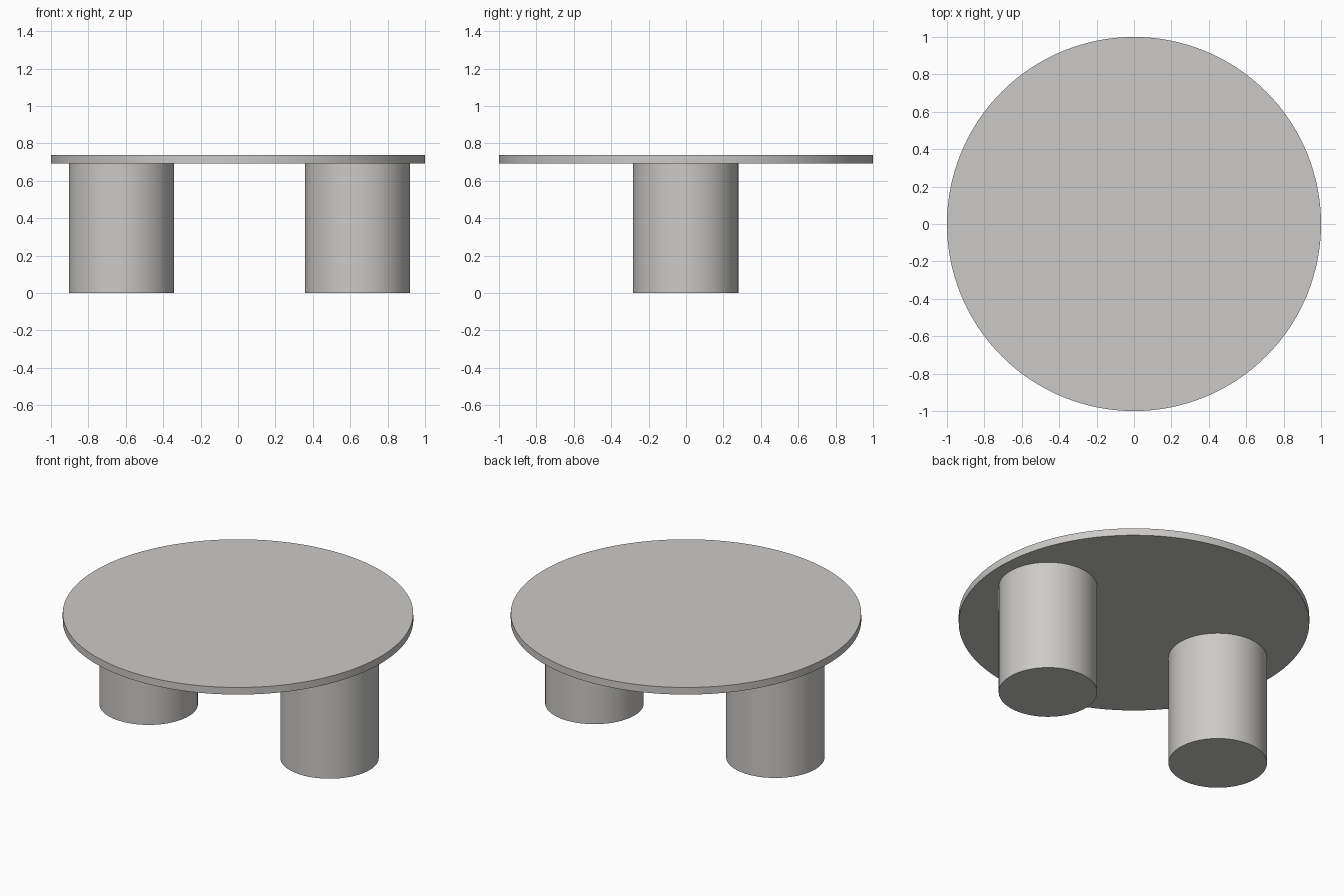
import bpy
import math

if "Cube" in bpy.data.objects:
    bpy.data.objects.remove(bpy.data.objects["Cube"])

# Single warm light grey colour
grey = bpy.data.materials.new("warm_light_grey")
grey.diffuse_color = (0.60, 0.59, 0.575, 1.0)
grey.use_nodes = True
grey.node_tree.nodes["Principled BSDF"].inputs["Base Color"].default_value = grey.diffuse_color


def cylinder(name, x, y, radius, z0, z1, sides):
    bpy.ops.mesh.primitive_cylinder_add(
        vertices=sides, radius=radius, depth=z1 - z0,
        location=(x, y, (z0 + z1) / 2))
    obj = bpy.context.object
    obj.name = name
    obj.data.materials.append(grey)
    bpy.ops.object.shade_smooth_by_angle(angle=math.radians(30))
    return obj


TOP_Z, UNDER_Z = 0.738, 0.693

# Round thin top
cylinder("table_top", 0, 0, 1.0, UNDER_Z, TOP_Z, 128)

# Two thick drum legs, slightly off centre
cylinder("left_leg", -0.623, 0.001, 0.281, 0, UNDER_Z, 96)
cylinder("right_leg", 0.639, -0.002, 0.281, 0, UNDER_Z, 96)
